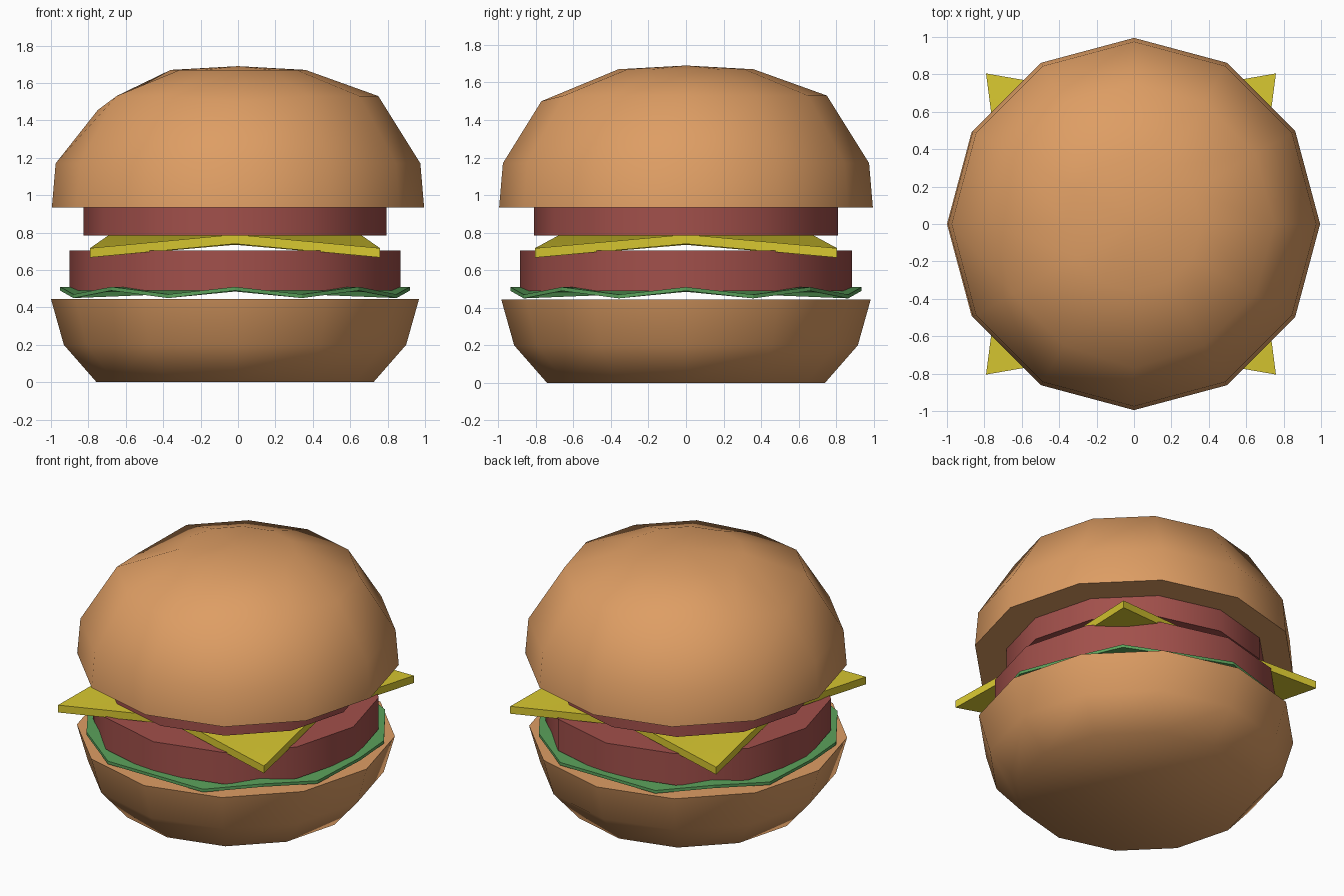
import bpy
import bmesh
from math import cos, sin, radians, tau

cube = bpy.data.objects.get("Cube")
if cube:
    bpy.data.objects.remove(cube, do_unlink=True)

SHIFT = -0.016  # filling and lower bun sit slightly off centre


def material(name, rgb):
    mat = bpy.data.materials.new(name)
    mat.use_nodes = True
    mat.diffuse_color = (*rgb, 1)
    mat.node_tree.nodes["Principled BSDF"].inputs["Base Color"].default_value = (*rgb, 1)
    return mat


bread = material("toasted bread", (0.73, 0.34, 0.127))
meat = material("cooked meat", (0.36, 0.08, 0.07))
yellow = material("cheese yellow", (0.68, 0.57, 0.03))
green = material("leaf green", (0.105, 0.36, 0.105))


def finish(bm, name, mat, angle):
    bmesh.ops.recalc_face_normals(bm, faces=bm.faces)
    mesh = bpy.data.meshes.new(name)
    bm.to_mesh(mesh)
    bm.free()
    mesh.materials.append(mat)
    obj = bpy.data.objects.new(name, mesh)
    bpy.context.collection.objects.link(obj)
    bpy.ops.object.select_all(action="DESELECT")
    obj.select_set(True)
    bpy.context.view_layer.objects.active = obj
    bpy.ops.object.shade_smooth_by_angle(angle=radians(angle))
    return obj


def lathe(name, mat, profile, x=0.0, sides=12, tip=None):
    """Stack of rings given as (radius, height), closed at both ends."""
    bm = bmesh.new()
    rings = [[bm.verts.new((x + r * cos(tau * i / sides), r * sin(tau * i / sides), z))
              for i in range(sides)] for r, z in profile]
    for low, high in zip(rings, rings[1:]):
        for i in range(sides):
            j = (i + 1) % sides
            bm.faces.new((low[i], low[j], high[j], high[i]))
    bm.faces.new(rings[0])
    if tip is None:
        bm.faces.new(rings[-1])
    else:
        top = bm.verts.new((x, 0, tip))
        for i in range(sides):
            bm.faces.new((rings[-1][i], rings[-1][(i + 1) % sides], top))
    return finish(bm, name, mat, 60)


def slab(name, mat, outline, centre_z, thickness, angle):
    """Folded sheet: a fan of triangles, given a thickness."""
    bm = bmesh.new()
    n = len(outline)
    layers = []
    for dz in (0, thickness):
        rim = [bm.verts.new((x + SHIFT, y, z + dz)) for x, y, z in outline]
        mid = bm.verts.new((SHIFT, 0, centre_z + dz))
        for i in range(n):
            bm.faces.new((rim[i], rim[(i + 1) % n], mid))
        layers.append(rim)
    low, high = layers
    for i in range(n):
        j = (i + 1) % n
        bm.faces.new((low[i], low[j], high[j], high[i]))
    return finish(bm, name, mat, angle)


# Buns
lathe("bottom_bun", bread, [(0.74, 0), (0.915, 0.2), (0.984, 0.445)], SHIFT)
top_bun = lathe("top_bun", bread,
                [(0.995, 0.935), (0.975, 1.17), (0.75, 1.53), (0.36, 1.67)], tip=1.69)
# Slight dents in the crown on the right and the front
for v in top_bun.data.vertices:
    if 1.5 < v.co.z < 1.6:
        if v.co.x < -0.74:
            v.co.z = 1.455
        elif v.co.y < -0.74:
            v.co.y, v.co.z = -0.77, 1.5

# Patties
lathe("lower_patty", meat, [(0.884, 0.49), (0.884, 0.705)], SHIFT)
lathe("upper_patty", meat, [(0.81, 0.785), (0.81, 0.945)], SHIFT)

# Lettuce with a wavy rim
waves = [(0.935 * cos(tau * i / 16), 0.935 * sin(tau * i / 16), 0.45 if i % 2 else 0.49)
         for i in range(16)]
slab("lettuce", green, waves, 0.485, 0.02, 20)

# Cheese slice with drooping corners and pulled-in edges
corners = []
for x, y in ((1, 0), (0, 1), (-1, 0), (0, -1)):
    corners.append((0.67 * x, 0.67 * y, 0.74))
    corners.append((0.775 * (x - y), 0.805 * (x + y), 0.667))
slab("cheese", yellow, corners, 0.735, 0.05, 40)
